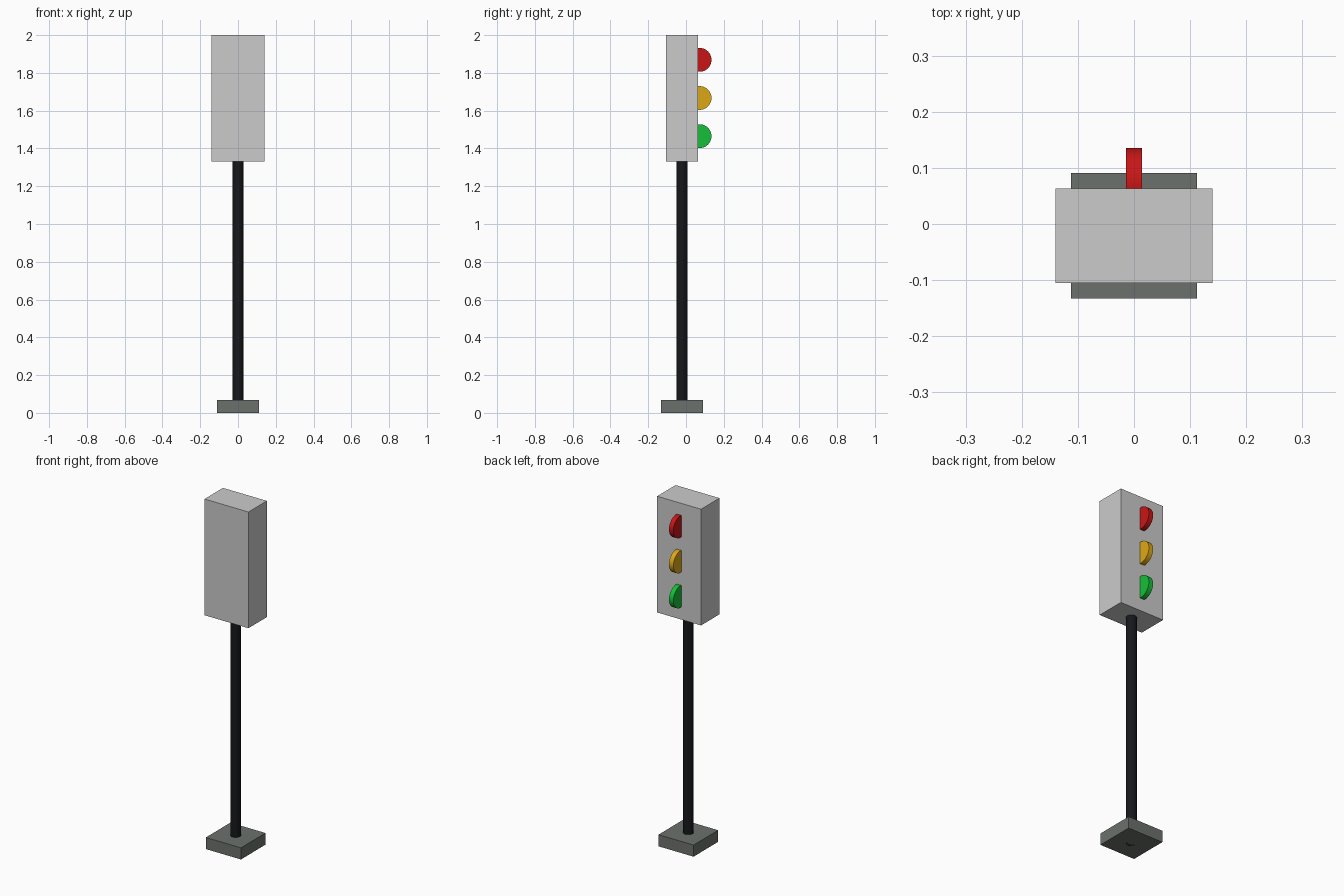
import bpy
import math

if "Cube" in bpy.data.objects:
    bpy.data.objects.remove(bpy.data.objects["Cube"])


def paint(obj, name, rgb):
    mat = bpy.data.materials.new(name)
    mat.diffuse_color = (*rgb, 1.0)
    mat.use_nodes = True
    mat.node_tree.nodes["Principled BSDF"].inputs["Base Color"].default_value = mat.diffuse_color
    obj.data.materials.append(mat)


def box(name, lo, hi):
    centre = [(a + b) / 2 for a, b in zip(lo, hi)]
    bpy.ops.mesh.primitive_cube_add(size=1, location=centre)
    obj = bpy.context.object
    obj.name = name
    obj.scale = [b - a for a, b in zip(lo, hi)]
    bpy.ops.object.transform_apply(location=False, rotation=False, scale=True)
    return obj


def cylinder(name, radius, depth, location, rotation=(0, 0, 0)):
    bpy.ops.mesh.primitive_cylinder_add(vertices=32, radius=radius, depth=depth,
                                        location=location, rotation=rotation)
    obj = bpy.context.object
    obj.name = name
    bpy.ops.object.shade_smooth_by_angle(angle=math.radians(30))
    return obj


AXIS_Y = -0.021  # pole centre line

# Square foot
base = box("base", (-0.112, AXIS_Y - 0.112, 0), (0.112, AXIS_Y + 0.112, 0.067))
paint(base, "base_grey", (0.15, 0.165, 0.15))

# Pole running from the ground up into the housing
pole = cylinder("pole", 0.028, 1.335, (0, AXIS_Y, 1.335 / 2))
paint(pole, "pole_black", (0.008, 0.009, 0.011))

# Signal housing
box("housing", (-0.14, AXIS_Y - 0.084, 1.33), (0.14, AXIS_Y + 0.084, 2.0))

# Three upright discs, half sunk into the back face of the housing
lamps = [("red", 1.869, (0.58, 0.008, 0.008)),
         ("amber", 1.667, (0.72, 0.39, 0.008)),
         ("green", 1.465, (0.008, 0.52, 0.04))]
for colour, z, rgb in lamps:
    lamp = cylinder(f"{colour}_lamp", 0.063, 0.028, (0, 0.072, z), (0, math.pi / 2, 0))
    paint(lamp, f"lamp_{colour}", rgb)
